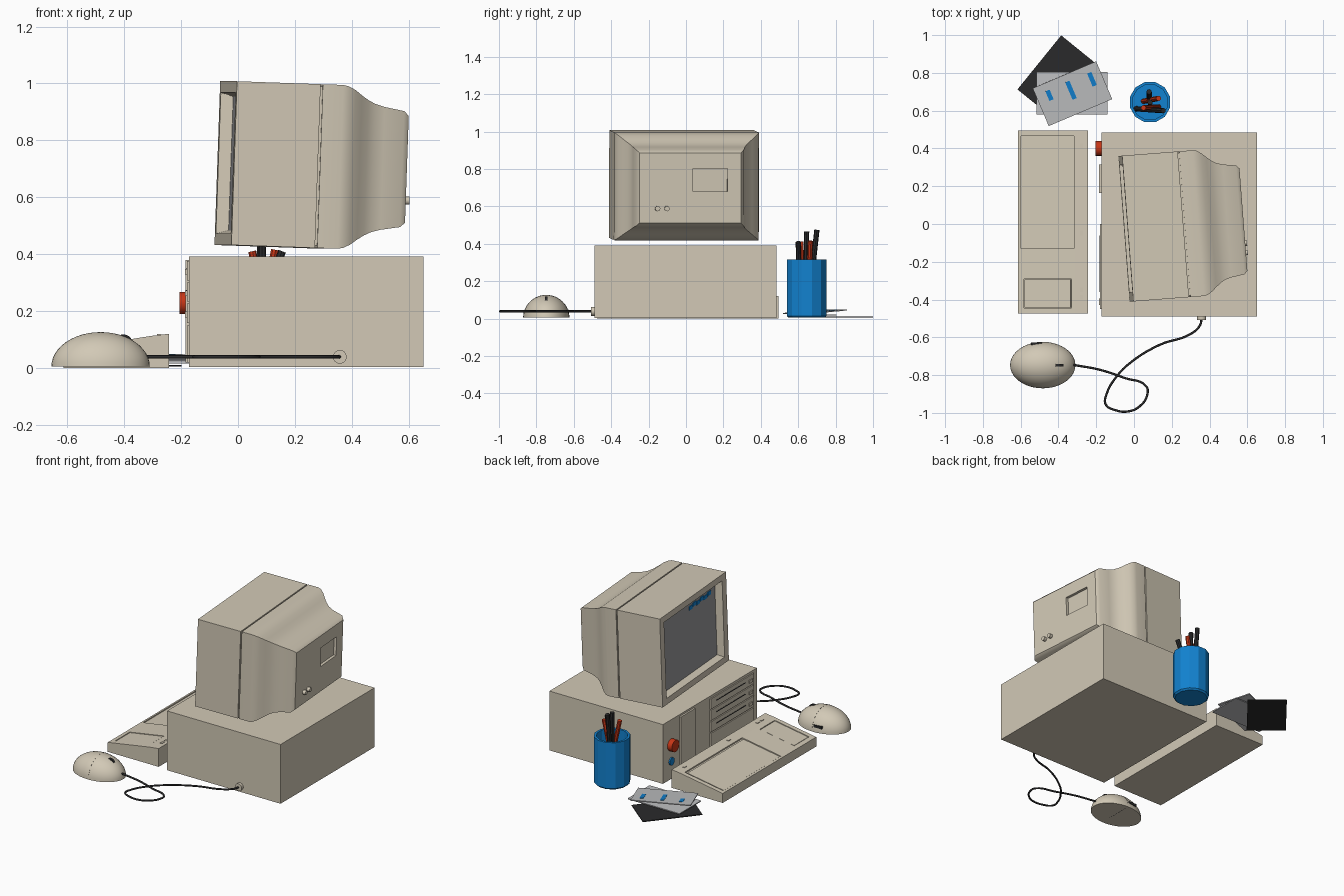
import bpy, bmesh, math
from mathutils import Matrix, Vector

if "Cube" in bpy.data.objects:
    bpy.data.objects.remove(bpy.data.objects["Cube"])


def material(name, r, g, b):
    m = bpy.data.materials.new(name)
    lin = [((c / 255 + 0.055) / 1.055) ** 2.4 for c in (r, g, b)]
    m.diffuse_color = (*lin, 1)
    m.use_nodes = True
    m.node_tree.nodes["Principled BSDF"].inputs["Base Color"].default_value = m.diffuse_color
    return m


BEIGE = material("beige plastic", 210, 201, 182)
GLASS = material("screen grey", 152, 153, 156)
PAPER = material("paper grey", 192, 193, 195)
BLACK = material("black", 42, 42, 43)
BLUE = material("blue", 18, 130, 208)
RED = material("red", 200, 54, 22)


def make(name, bm, mat, matrix=None, smooth=False):
    bmesh.ops.recalc_face_normals(bm, faces=bm.faces)
    me = bpy.data.meshes.new(name)
    bm.to_mesh(me)
    bm.free()
    me.materials.append(mat)
    ob = bpy.data.objects.new(name, me)
    bpy.context.collection.objects.link(ob)
    if matrix:
        ob.matrix_world = matrix
    if smooth:
        activate(ob)
        bpy.ops.object.shade_smooth_by_angle(angle=math.radians(35))
    return ob


def activate(ob):
    bpy.ops.object.select_all(action='DESELECT')
    ob.select_set(True)
    bpy.context.view_layer.objects.active = ob


def box(name, lo, hi, mat, matrix=None):
    bm = bmesh.new()
    lo, hi = Vector(lo), Vector(hi)
    bmesh.ops.create_cube(bm, size=1, matrix=Matrix.Translation((lo + hi) / 2)
                          @ Matrix.Diagonal((*(hi - lo), 1)))
    return make(name, bm, mat, matrix)


def rod(name, p, q, r, mat, sides=10, matrix=None):
    p, q = Vector(p), Vector(q)
    bm = bmesh.new()
    turn = (q - p).to_track_quat('Z', 'Y').to_matrix().to_4x4()
    bmesh.ops.create_cone(bm, cap_ends=True, segments=sides, radius1=r, radius2=r,
                          depth=(q - p).length, matrix=Matrix.Translation((p + q) / 2) @ turn)
    return make(name, bm, mat, matrix, smooth=True)


def loft(name, rings, mat, matrix=None, smooth=False):
    bm = bmesh.new()
    rows = [[bm.verts.new(p) for p in ring] for ring in rings]
    n = len(rows[0])
    bm.faces.new(rows[0])
    for a, b in zip(rows, rows[1:]):
        for i in range(n):
            j = (i + 1) % n
            bm.faces.new((a[i], a[j], b[j], b[i]))
    bm.faces.new(rows[-1])
    return make(name, bm, mat, matrix, smooth)


def cut(ob, cutter):
    mod = ob.modifiers.new("cut", 'BOOLEAN')
    mod.object = cutter
    mod.solver = 'EXACT'
    bpy.context.view_layer.update()
    activate(ob)
    bpy.ops.object.modifier_apply(modifier=mod.name)
    bpy.data.objects.remove(cutter)


def dome(name, centre, size, mat):
    bm = bmesh.new()
    bmesh.ops.create_uvsphere(bm, u_segments=40, v_segments=24, radius=1)
    bmesh.ops.bisect_plane(bm, geom=bm.verts[:] + bm.edges[:] + bm.faces[:], dist=1e-5,
                           plane_co=(0, 0, 0), plane_no=(0, 0, -1), clear_outer=True)
    rim = [e for e in bm.edges if e.is_boundary]
    bmesh.ops.holes_fill(bm, edges=rim, sides=0)
    bmesh.ops.transform(bm, verts=bm.verts, matrix=Matrix.Translation(centre)
                        @ Matrix.Diagonal((*size, 1)))
    return make(name, bm, mat, smooth=True)


# Monitor: rectangular sections from the sunken screen round to the tapered back
M = (Matrix.Translation((-0.043, -0.025, 0.72)) @ Matrix.Rotation(math.radians(4.4), 4, 'Z')
     @ Matrix.Rotation(math.radians(2), 4, 'Y'))
W, H = 0.387, 0.288
sections = [(0.05, W - 0.065, H - 0.055), (0, W - 0.048, H - 0.04), (0, W, H),
            (0.295, W, H), (0.295, W - 0.008, H - 0.008), (0.303, W - 0.008, H - 0.008),
            (0.303, W, H), (0.375, W, H), (0.395, W - 0.004, H - 0.004),
            (0.42, 0.367, 0.272), (0.445, 0.345, 0.254), (0.47, 0.325, 0.238),
            (0.495, 0.310, 0.226), (0.53, 0.300, 0.216), (0.60, 0.289, 0.204),
            (0.618, 0.272, 0.188)]
monitor = loft("monitor_shell", [[(x, -w, -h), (x, w, -h), (x, w, h), (x, -w, h)]
                                 for x, w, h in sections], BEIGE, M, smooth=True)
cut(monitor, box("port_cutter", (0.60, 0.015, -0.02), (0.66, 0.20, 0.105), BEIGE, M))
box("screen_glass", (0.043, -0.325, -0.236), (0.05, 0.325, 0.236), GLASS, M)
for i in range(6):  # abstract blue squiggle on the screen
    y = -0.02 - i * 0.043
    z = 0.185 + 0.008 * (i % 2)
    box("screen_mark", (0.039, y - 0.038, z - 0.012), (0.044, y, z + 0.012), BLUE, M)
for y in (-0.175, -0.125):
    rod("monitor_back_knob", (0.61, y, -0.11), (0.638, y, -0.11), 0.014, BEIGE, 12, M)

# Computer case with its front panel details
box("computer_case", (-0.172, -0.49, 0.003), (0.652, 0.485, 0.392), BEIGE)
box("front_upright_panel", (-0.184, 0.165, 0.02), (-0.17, 0.315, 0.38), BEIGE)
box("front_lower_panel", (-0.180, -0.45, 0.02), (-0.17, 0.0, 0.15), BEIGE)
for i in range(3):
    z = 0.158 + i * 0.075
    box("drive_bay", (-0.180, -0.45, z), (-0.17, 0.0, z + 0.068), BEIGE)
    box("drive_slot", (-0.182, -0.36, z + 0.036), (-0.179, -0.06, z + 0.041), BLACK)
    box("drive_button", (-0.186, -0.43, z + 0.02), (-0.179, -0.395, z + 0.04), BEIGE)
rod("power_knob", (-0.205, 0.40, 0.228), (-0.17, 0.40, 0.228), 0.039, RED, 16)
rod("reset_button", (-0.181, 0.40, 0.12), (-0.17, 0.40, 0.12), 0.025, BLUE, 16)

# Keyboard wedge with sunken key areas
profile = [(-0.613, 0), (-0.243, 0), (-0.243, 0.12), (-0.31, 0.112), (-0.613, 0.062)]
keyboard = loft("keyboard", [[(x, y, z) for x, z in profile] for y in (-0.475, 0.495)], BEIGE)
K = Matrix.Translation((-0.4575, 0, 0.0877)) @ Matrix.Rotation(-math.atan2(0.05, 0.303), 4, 'Y')
cut(keyboard, box("keys_cutter", (-0.143, -0.13, -0.01), (0.143, 0.465, 0.05), BEIGE, K))
cut(keyboard, box("number_keys_cutter", (-0.127, -0.445, -0.01), (0.127, -0.29, 0.05), BEIGE, K))
box("main_key_block", (-0.139, -0.126, -0.015), (0.130, 0.455, -0.004), BEIGE, K)
box("number_key_block", (-0.123, -0.441, -0.015), (0.123, -0.294, -0.002), BEIGE, K)
for y in (-0.40, -0.36, -0.06, 0.40):
    box("keyboard_light", (-0.285, y, 0.11), (-0.27, y + 0.025, 0.119), BEIGE)

# Mouse with seam, wheel and side button
MX, MY = -0.483, -0.747
dome("mouse_body", (MX, MY, 0.005), (0.173, 0.123, 0.121), BEIGE)
dome("mouse_seam", (MX + 0.006, MY, 0.005), (0.0015, 0.1237, 0.1217), BLACK)
rod("mouse_wheel", (-0.403, MY - 0.007, 0.085), (-0.403, MY + 0.007, 0.085), 0.033, BLACK, 20)
box("mouse_side_button", (-0.545, -0.648, 0.035), (-0.487, -0.627, 0.05), BLACK)

# Looping mouse cable and its plug on the case
path = [(-.32, -.746), (-.18, -.772), (-.05, -.815), (.065, -.86), (.07, -.905), (.03, -.965),
        (-.03, -.992), (-.1, -.985), (-.15, -.955), (-.145, -.9), (-.09, -.805), (-.02, -.735),
        (.135, -.64), (.3, -.582), (.35, -.535), (.358, -.49)]
cu = bpy.data.curves.new("mouse_cable", 'CURVE')
cu.dimensions = '3D'
cu.bevel_depth = 0.006
cu.bevel_resolution = 2
cu.resolution_u = 6
sp = cu.splines.new('BEZIER')
sp.bezier_points.add(len(path) - 1)
for bp, (x, y) in zip(sp.bezier_points, path):
    bp.co = (x, y, 0.039)
    bp.handle_left_type = bp.handle_right_type = 'AUTO'
cu.materials.append(BLACK)
cable = bpy.data.objects.new("mouse_cable", cu)
bpy.context.collection.objects.link(cable)
activate(cable)
bpy.ops.object.convert(target='MESH')
rod("cable_plug", (0.358, -0.508, 0.039), (0.358, -0.485, 0.039), 0.024, BEIGE, 16)

# Twelve-sided pen cup
CX, CY = 0.085, 0.645


def circle(r, z):
    return [(CX + r * math.cos(math.tau * (i + .5) / 12), CY + r * math.sin(math.tau * (i + .5) / 12), z)
            for i in range(12)]


loft("pen_cup", [circle(0.1, 0.005), circle(0.11, 0.015), circle(0.11, 0.315),
                 circle(0.095, 0.315), circle(0.095, 0.025)], BLUE)
pens = [((.08, .65, .03), (.08, .70, .475), BLACK), ((.01, .61, .03), (.155, .60, .41), BLACK),
        ((.05, .65, .03), (.13, .665, .415), RED), ((.085, .64, .03), (.085, .645, .465), BLACK),
        ((.13, .62, .03), (.05, .615, .41), RED)]
for p, q, mat in pens:
    rod("pen", p, q, 0.014, mat, 8)


# Loose sheets behind the keyboard
def sheet(name, centre, size, turn, tilt, mat):
    m = (Matrix.Translation(centre) @ Matrix.Rotation(math.radians(turn), 4, 'Z')
         @ Matrix.Rotation(math.radians(tilt), 4, 'X'))
    a, b = size[0] / 2, size[1] / 2
    box(name, (-a, -b, -0.003), (a, b, 0.003), mat, m)
    return m


sheet("dark_folder", (-0.408, 0.78, 0.008), (0.368, 0.24), 51, 0, BLACK)
sheet("lower_sheet", (-0.328, 0.692, 0.019), (0.375, 0.225), 0, 0, PAPER)
S = sheet("upper_sheet", (-0.326, 0.69, 0.037), (0.365, 0.218), 23, 5, PAPER)
for x, y, length in ((-0.115, 0.04, 0.055), (0.0, 0.02, 0.10), (0.125, 0.03, 0.075)):
    box("blue_stroke", (x - 0.012, y - length / 2, 0.002), (x + 0.012, y + length / 2, 0.005), BLUE, S)
